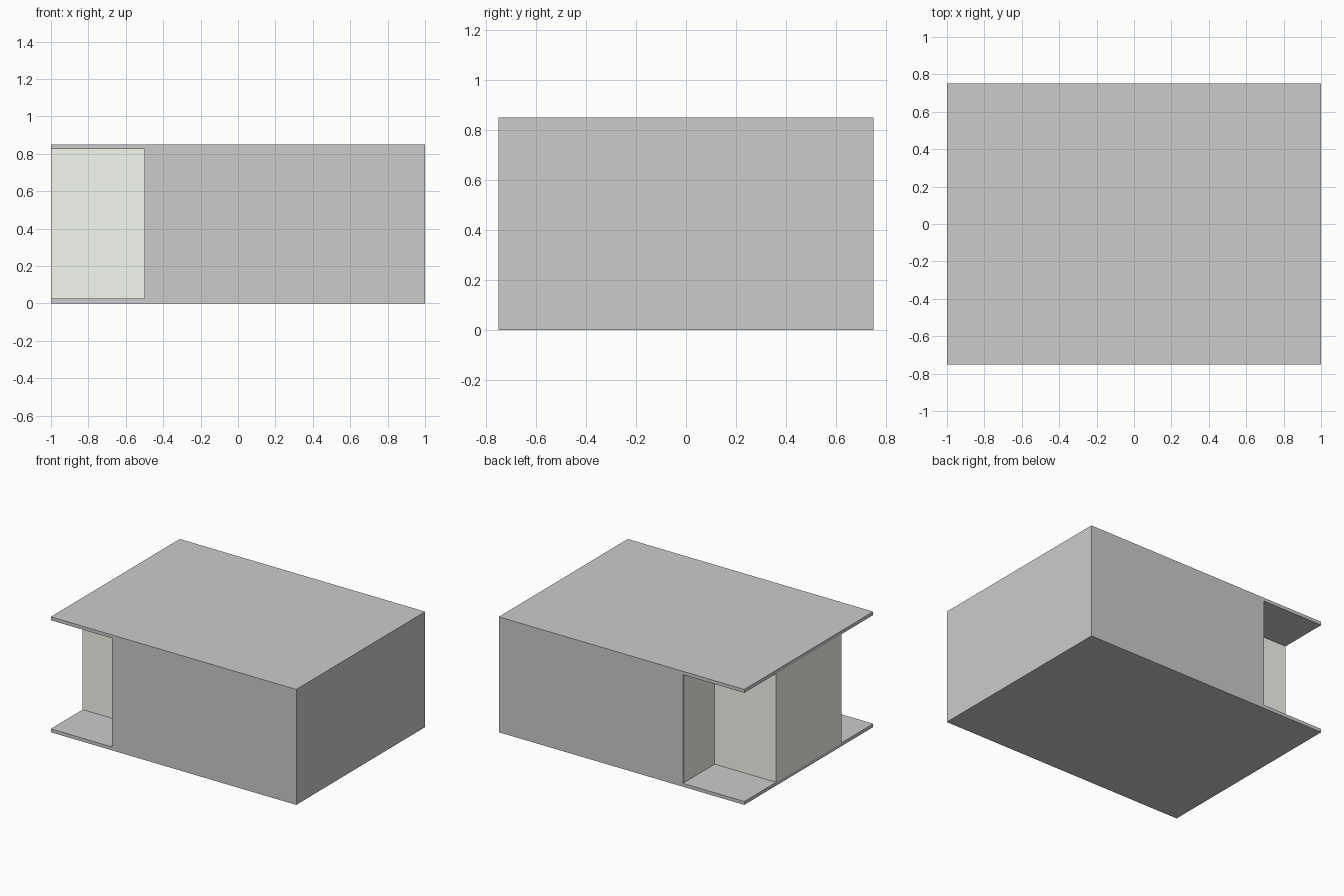
import bpy

if "Cube" in bpy.data.objects:
    bpy.data.objects.remove(bpy.data.objects["Cube"])

T = 0.025            # thickness of slabs, walls and panes
Z0, Z1 = 0.025, 0.825  # storey between floor and roof


def material(name, rgb):
    m = bpy.data.materials.new(name)
    m.diffuse_color = (*rgb, 1)
    m.use_nodes = True
    m.node_tree.nodes["Principled BSDF"].inputs["Base Color"].default_value = m.diffuse_color
    return m


def box(name, x, y, z, mat=None):
    bpy.ops.mesh.primitive_cube_add(
        size=1, location=[(a + b) / 2 for a, b in (x, y, z)])
    o = bpy.context.object
    o.name = name
    o.scale = [b - a for a, b in (x, y, z)]
    bpy.ops.object.transform_apply(location=False, rotation=False, scale=True)
    if mat:
        o.data.materials.append(mat)
    return o


floor_grey = material("floor_grey", (0.6, 0.6, 0.6))
glass = material("pale_glass", (0.92, 0.95, 0.87))
storey = (Z0, Z1)
GY = 0.38            # half width of the glazed bay

# Slabs
box("floor_slab", (-1, 1), (-0.75, 0.75), (0, Z0), floor_grey)
box("roof_slab", (-1, 1), (-0.75, 0.75), (Z1, 0.85))

# Solid end wall
box("right_wall", (1 - T, 1), (-0.75 + T, 0.75 - T), storey)

# Long walls and glazing of the two recessed corners
for name, s in (("front", -1), ("back", 1)):
    def span(a, b):
        return tuple(sorted((s * a, s * b)))
    box(name + "_wall", (-0.5, 1), span(0.75 - T, 0.75), storey)
    box(name + "_recess_end_pane", (-0.5, -0.5 + T), span(GY - T, 0.75 - T), storey, glass)
    box(name + "_recess_side_pane", (-1, -0.5), span(GY - T, GY), storey, glass)

# Glazed end of the projecting bay
box("bay_end_pane", (-1, -1 + T), (-GY + T, GY - T), storey, glass)
